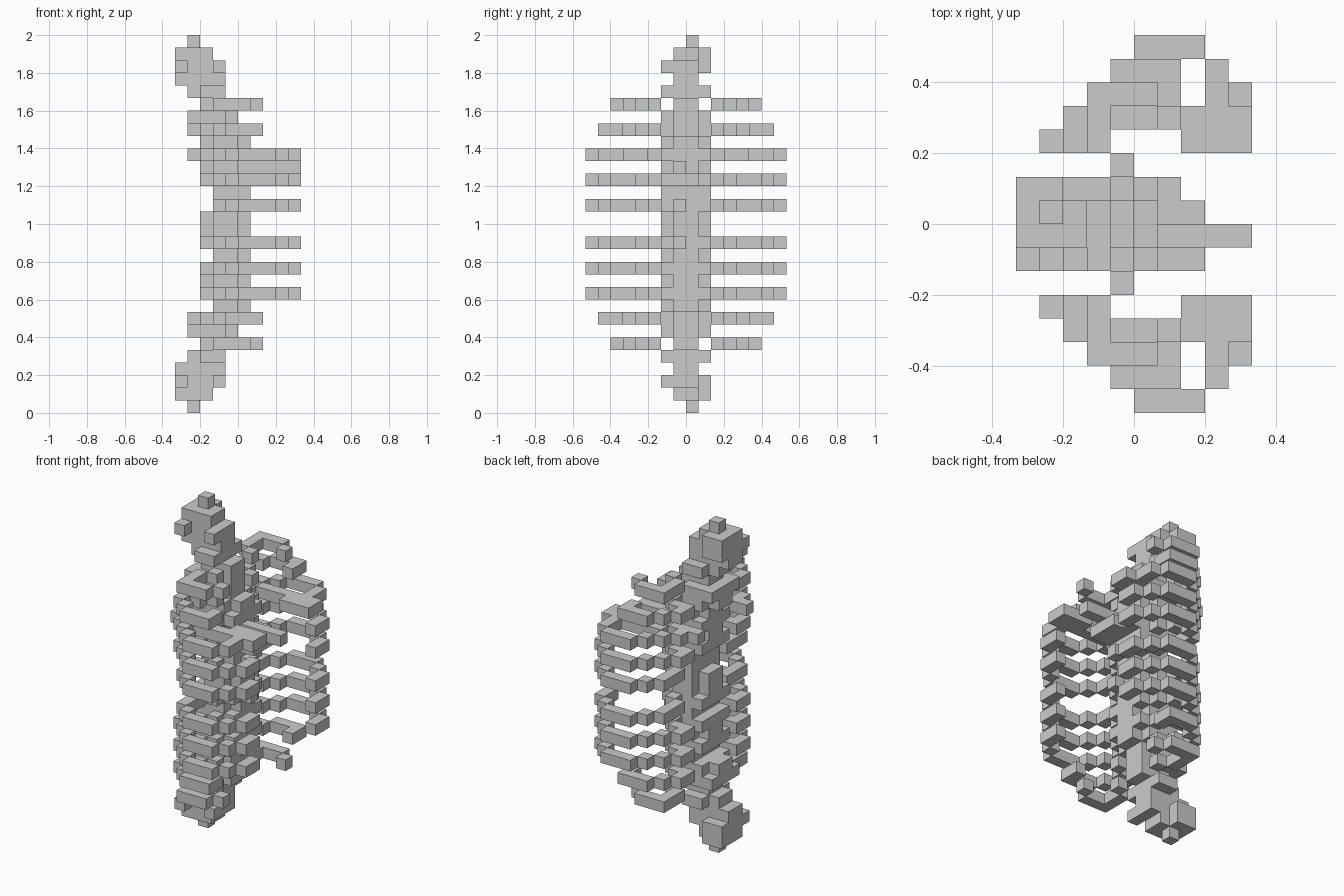
import bpy
import bmesh
from mathutils import Vector

UNIT = 2 / 30
ORIGIN = Vector((-5, -8, 0))

default_cube = bpy.data.objects.get("Cube")
if default_cube:
    bpy.data.objects.remove(default_cube)

bone = bpy.data.materials.new("bone_grey")
bone.use_nodes = True
bone_colour = (0.6, 0.6, 0.6, 1)
bone.diffuse_color = bone_colour
bone.node_tree.nodes["Principled BSDF"].inputs["Base Color"].default_value = bone_colour


def block(xs, ys, zs):
    """Set of cells filling inclusive (low, high) spans."""
    return {(x, y, z)
            for x in range(xs[0], xs[1] + 1)
            for y in range(ys[0], ys[1] + 1)
            for z in range(zs[0], zs[1] + 1)}


def build(name, cells):
    """Skin a set of cells, leaving out faces between neighbours."""
    bm = bmesh.new()
    for cell in cells:
        centre = Vector(cell) + Vector((0.5, 0.5, 0.5)) + ORIGIN
        for axis in range(3):
            for sign in (-1, 1):
                normal = Vector((0, 0, 0))
                normal[axis] = sign
                if tuple(int(c + n) for c, n in zip(cell, normal)) in cells:
                    continue
                u = Vector((0, 0, 0))
                u[(axis + 1) % 3] = 0.5
                v = normal.cross(u)
                mid = centre + normal / 2
                corners = (mid - u - v, mid + u - v, mid + u + v, mid - u + v)
                bm.faces.new([bm.verts.new(c * UNIT) for c in corners])
    bmesh.ops.remove_doubles(bm, verts=bm.verts, dist=UNIT / 100)
    mesh = bpy.data.meshes.new(name)
    bm.to_mesh(mesh)
    bm.free()
    mesh.materials.append(bone)
    obj = bpy.data.objects.new(name, mesh)
    bpy.context.collection.objects.link(obj)
    return obj


WIDE, NARROW = (6, 9), (7, 8)

# Tapered ends of the spine, the same above and below
for name, flip in (("lower_spine", False), ("upper_spine", True)):
    end = block((1, 1), (8, 8), (0, 0))
    end |= block((0, 2), NARROW, (1, 3)) | block((0, 1), (9, 9), (1, 2))
    end |= block((0, 0), (6, 8), (2, 2)) | block((3, 3), (6, 8), (2, 2))
    end |= block((3, 3), NARROW, (3, 3))
    end |= block((1, 1), NARROW, (4, 4)) | block((2, 3), WIDE, (4, 4))
    end |= block((2, 4), NARROW, (5, 5))
    end |= block((1, 4), NARROW, (6, 7)) | block((2, 3), WIDE, (6, 7))
    end |= block((1, 1), WIDE, (6, 6))
    if flip:
        end = {(x, y, 29 - z) for x, y, z in end}
    build(name, end)

# Middle of the spine: body, side wings and rear spines
RIB_LEVELS = (9, 11, 13, 16, 18, 20)
middle = block((3, 5), NARROW, (8, 21)) | block((3, 4), WIDE, (8, 21))
middle |= block((5, 5), WIDE, (17, 17))
for level in RIB_LEVELS:
    middle |= block((5, 5), WIDE, (level, level))
    if level != 16:
        middle |= block((2, 2), WIDE, (level, level))
for low, high in ((10, 10), (14, 15), (19, 19), (21, 21)):
    middle |= block((2, 2), NARROW, (low, high))
for level in (13, 16):
    middle |= block((6, 6), (7, 7), (level, level))
build("middle_spine", middle)

# Forward shelf with a strut lying on it
strut = block((6, 7), (6, 8), (18, 18)) | block((6, 6), (9, 9), (18, 18))
strut |= block((6, 9), (7, 7), (19, 19))
build("front_strut", strut)


# Ribs, as rows of (first x, last x, y), outermost row first
def long_rib(rear, tip):
    return [(5, 7, 0), (4, 4, 1), (8, 8, 1), (3, 3, 2), (tip, tip, 2),
            (rear, rear, 3), (9, 9, 3), (rear, 3, 4), (4, 4, 5)]


end_rib = [(3, 5, 2), (3, 3, 3), (6, 6, 3), (3, 3, 4), (4, 4, 5)]
short_rib = [(4, 6, 1), (3, 3, 2), (6, 6, 2), (2, 2, 3), (2, 3, 4), (4, 4, 5)]
plate_rib = long_rib(2, 8) + [(4, 8, 3), (1, 1, 4), (7, 9, 4)]

ribs = {5: end_rib, 7: short_rib, 22: short_rib, 24: end_rib, 20: plate_rib}
for level in RIB_LEVELS:
    rear = 3 if level in (13, 16) else 2
    ribs.setdefault(level, long_rib(rear, 9))

for number, level in enumerate(sorted(ribs), 1):
    cells = set()
    for first, last, y in ribs[level]:
        cells |= block((first, last), (y, y), (level, level))
    build(f"front_rib_{number}", cells)
    build(f"back_rib_{number}", {(x, 15 - y, z) for x, y, z in cells})
